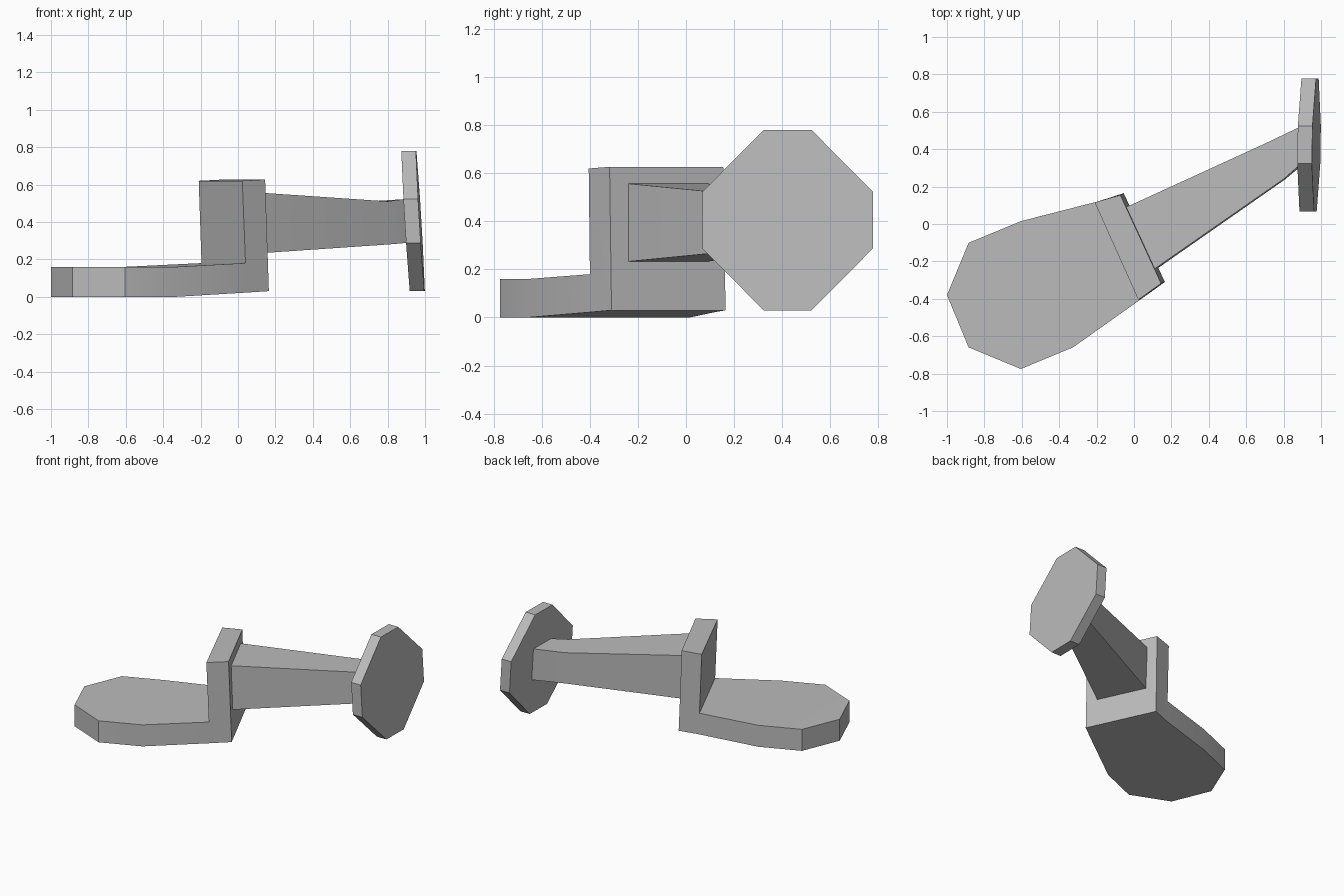
import bpy, bmesh, math
from mathutils import Vector

cube = bpy.data.objects.get("Cube")
if cube:
    bpy.data.objects.remove(cube, do_unlink=True)

grey = bpy.data.materials.new("plain_grey")
grey.use_nodes = True
colour = (0.5, 0.5, 0.5, 1)
grey.diffuse_color = colour
grey.node_tree.nodes["Principled BSDF"].inputs["Base Color"].default_value = colour


def extend(bm, ring, points):
    """Skin a new ring of vertices onto an open ring and return it."""
    new = [bm.verts.new(p) for p in points]
    for i in range(len(ring)):
        j = (i + 1) % len(ring)
        bm.faces.new((ring[i], ring[j], new[j], new[i]))
    return new


def loft(bm, sections):
    """Closed solid through a list of matching cross-sections."""
    ring = [bm.verts.new(p) for p in sections[0]]
    bm.faces.new(ring)
    for points in sections[1:]:
        ring = extend(bm, ring, points)
    bm.faces.new(ring)


def finish(name, bm):
    bmesh.ops.recalc_face_normals(bm, faces=bm.faces)
    mesh = bpy.data.meshes.new(name)
    bm.to_mesh(mesh)
    bm.free()
    mesh.materials.append(grey)
    obj = bpy.data.objects.new(name, mesh)
    bpy.context.collection.objects.link(obj)
    bpy.ops.object.select_all(action='DESELECT')
    obj.select_set(True)
    bpy.context.view_layer.objects.active = obj
    bpy.ops.object.shade_smooth_by_angle(angle=math.radians(30))


# Foot plate: six corners of an octagon, open on the side towards the wall
bm = bmesh.new()
corners = []
for i in range(6):
    a = math.radians(90 + 45 * i)
    corners.append((-0.605 + 0.395 * math.cos(a), -0.38 + 0.395 * math.sin(a)))
low = [bm.verts.new((x, y, 0)) for x, y in corners]
high = [bm.verts.new((x, y, 0.16)) for x, y in corners]
bm.faces.new(low)
bm.faces.new(high)
for i in range(5):
    bm.faces.new((low[i], low[i + 1], high[i + 1], high[i]))

# Plate rises slightly to the foot of the wall
chord = [low[0], low[5], high[5], high[0]]
inner = extend(bm, chord, [(-0.19, 0.12, 0.022), (0.04, -0.40, 0.022),
                           (0.04, -0.40, 0.18), (-0.195, 0.12, 0.18)])
outer = [bm.verts.new(p) for p in [(-0.055, 0.165, 0.03), (0.165, -0.31, 0.03),
                                   (0.16, -0.312, 0.18), (-0.06, 0.162, 0.18)]]
bm.faces.new(outer)
for i, j in ((0, 1), (1, 2), (3, 0)):
    bm.faces.new((inner[i], inner[j], outer[j], outer[i]))

# Upright wall
top = extend(bm, [inner[3], inner[2], outer[2], outer[3]],
             [(-0.21, 0.115, 0.62), (0.023, -0.405, 0.62),
              (0.145, -0.318, 0.627), (-0.073, 0.155, 0.627)])
bm.faces.new(top)
finish("foot_plate_and_wall", bm)


# Tapered arm, each section given by its back and front edge and height span
def section(back, front, z0, z1, lean=0.0):
    return [(*back, z0), (*front, z0),
            (front[0] - lean, front[1], z1), (back[0] - lean, back[1], z1)]


bm = bmesh.new()
loft(bm, [section((-0.03, 0.09), (0.122, -0.24), 0.233, 0.557, 0.012),
          section((0.71, 0.43), (0.81, 0.24), 0.28, 0.51, 0.01),
          section((0.907, 0.522), (0.903, 0.318), 0.288, 0.522, 0.014)])
finish("arm", bm)


# Eight-sided end disc, slightly leaning
def disc_ring(offset):
    ring = []
    for i in range(8):
        a = math.radians(22.5 + 45 * i)
        s = 1 / math.cos(math.radians(22.5))
        dy, dz = 0.355 * s * math.cos(a), 0.375 * s * math.sin(a)
        # chamfers cut a little deeper than on a regular octagon
        if abs(dy) < 0.2:
            dy *= 0.1 / abs(dy)
        if abs(dz) < 0.2:
            dz *= 0.118 / abs(dz)
        ring.append(Vector((0.975 + offset - 0.06 * dz + 0.015 * dy,
                            0.423 + dy, 0.405 + dz)))
    return ring


bm = bmesh.new()
loft(bm, [disc_ring(-0.078), disc_ring(0)])
finish("end_disc", bm)
